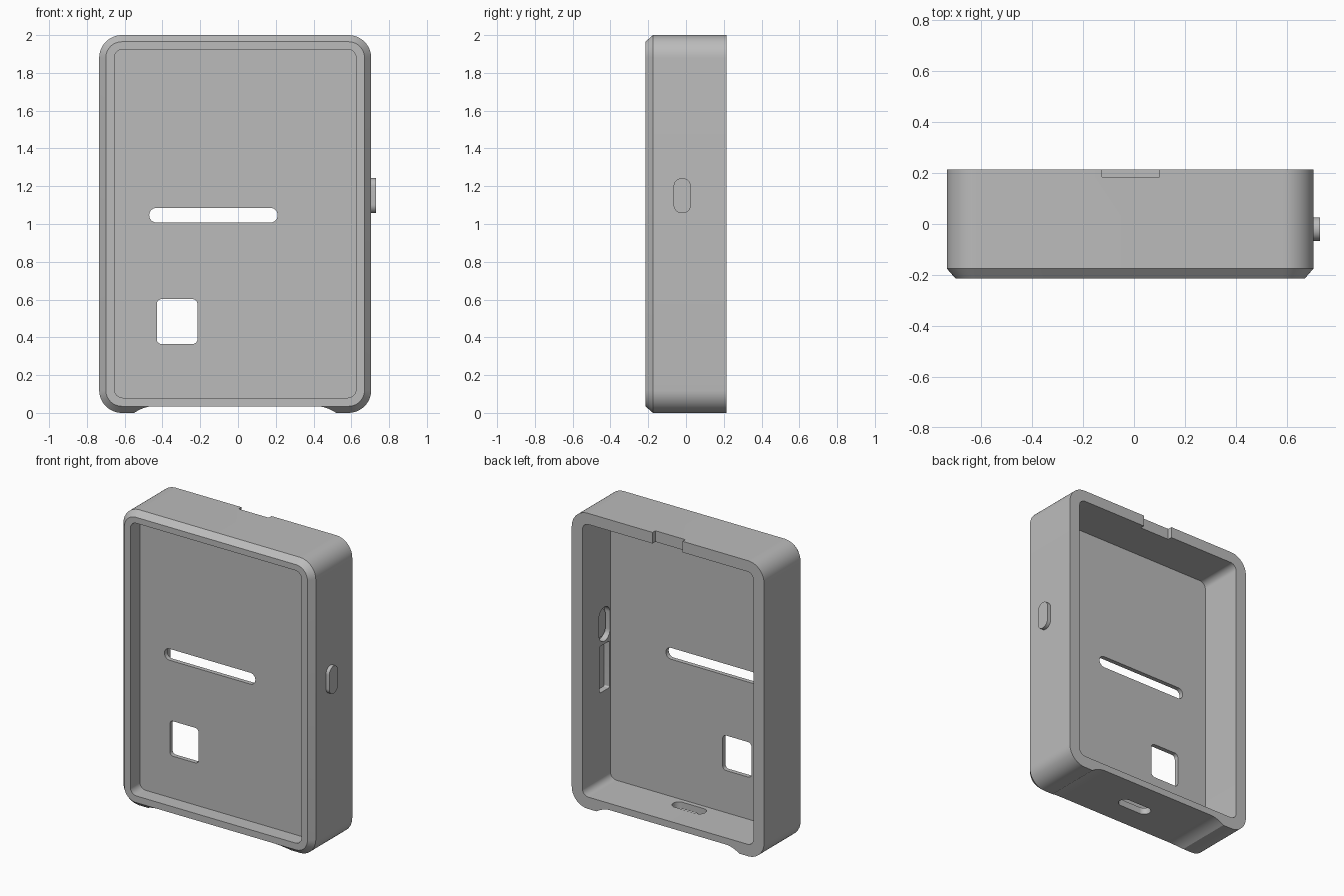
import bpy, bmesh, math

if "Cube" in bpy.data.objects:
    bpy.data.objects.remove(bpy.data.objects["Cube"], do_unlink=True)

grey = bpy.data.materials.new("plain grey")
grey.use_nodes = True
grey.diffuse_color = (0.5, 0.5, 0.5, 1)
grey.node_tree.nodes["Principled BSDF"].inputs["Base Color"].default_value = (0.5, 0.5, 0.5, 1)


def rounded_rect(u0, u1, v0, v1, r, seg=12):
    """Counter-clockwise rounded rectangle outline."""
    corners = [(u1 - r, v1 - r), (u0 + r, v1 - r), (u0 + r, v0 + r), (u1 - r, v0 + r)]
    pts = []
    for i, (cu, cv) in enumerate(corners):
        for k in range(seg + 1):
            a = math.pi / 2 * (i + k / seg)
            pts.append((cu + r * math.cos(a), cv + r * math.sin(a)))
    return pts


def loft(name, sections, axis):
    """Closed solid through (outline, position) sections along an axis."""
    place = {"x": lambda u, v, t: (t, u, v),
             "y": lambda u, v, t: (u, t, v),
             "z": lambda u, v, t: (u, v, t)}[axis]
    bm = bmesh.new()
    rings = [[bm.verts.new(place(u, v, t)) for u, v in pts] for pts, t in sections]
    for a, b in zip(rings, rings[1:]):
        for i in range(len(a)):
            j = (i + 1) % len(a)
            bm.faces.new((a[i], a[j], b[j], b[i]))
    bm.faces.new(rings[0])
    bm.faces.new(rings[-1])
    bmesh.ops.recalc_face_normals(bm, faces=bm.faces)
    mesh = bpy.data.meshes.new(name)
    bm.to_mesh(mesh)
    bm.free()
    mesh.materials.append(grey)
    obj = bpy.data.objects.new(name, mesh)
    bpy.context.collection.objects.link(obj)
    return obj


def activate(obj):
    bpy.ops.object.select_all(action="DESELECT")
    obj.select_set(True)
    bpy.context.view_layer.objects.active = obj


def cut(target, outline, axis, start, end):
    cutter = loft("cutter", [(outline, start), (outline, end)], axis)
    cutter.hide_render = True
    mod = target.modifiers.new("cut", "BOOLEAN")
    mod.operation = "DIFFERENCE"
    mod.solver = "EXACT"
    mod.object = cutter
    activate(target)
    bpy.ops.object.modifier_apply(modifier=mod.name)
    bpy.data.objects.remove(cutter, do_unlink=True)


# Case: front recess, bezel, chamfer, outer wall, back cavity
MID = -0.015
outer = rounded_rect(MID - 0.72, MID + 0.72, 0, 2, 0.12)
rim = rounded_rect(MID - 0.685, MID + 0.685, 0.035, 1.965, 0.085)
opening = rounded_rect(MID - 0.64, MID + 0.64, 0.08, 1.925, 0.045)
case = loft("case", [(opening, -0.115), (opening, -0.215), (rim, -0.215), (outer, -0.175),
                     (outer, 0.215), (opening, 0.215), (opening, -0.085)], "y")

# Arch under the case that leaves two feet
curve = [(0.43 + 0.105 * t, 0.035 * (1 - t * t)) for t in [i / 8 for i in range(11)]]
arch = [(MID + x, z) for x, z in reversed(curve)] + [(MID - x, z) for x, z in curve]
arch += [(MID - 0.56, -0.1), (MID + 0.56, -0.1)]
cut(case, arch, "y", -0.4, 0.4)

# Long slot and square window in the front panel
cut(case, rounded_rect(-0.47, 0.21, 1.008, 1.085, 0.038), "y", -0.15, -0.05)
cut(case, rounded_rect(-0.43, -0.215, 0.365, 0.602, 0.025), "y", -0.15, -0.05)

# Port in the bottom wall and notch in the top wall
cut(case, rounded_rect(MID - 0.12, MID + 0.12, -0.055, 0.03, 0.042), "z", -0.1, 0.15)
notch = [(-0.125, 0.185), (0.1, 0.185), (0.1, 0.3), (-0.125, 0.3)]
cut(case, notch, "z", 1.85, 2.1)

# Pockets inside the left wall, behind and below the button
cut(case, rounded_rect(-0.08, 0.038, 1.035, 1.265, 0.058), "x", 0.55, 0.665)
cut(case, rounded_rect(-0.075, 0.03, 0.7, 1.015, 0.01), "x", 0.55, 0.665)

# Side button
pill = rounded_rect(-0.066, 0.026, 1.057, 1.243, 0.045)
button = loft("side_button", [(pill, 0.65), (pill, 0.73)], "x")

for part in (case, button):
    activate(part)
    bpy.ops.object.shade_smooth_by_angle(angle=math.radians(30))
